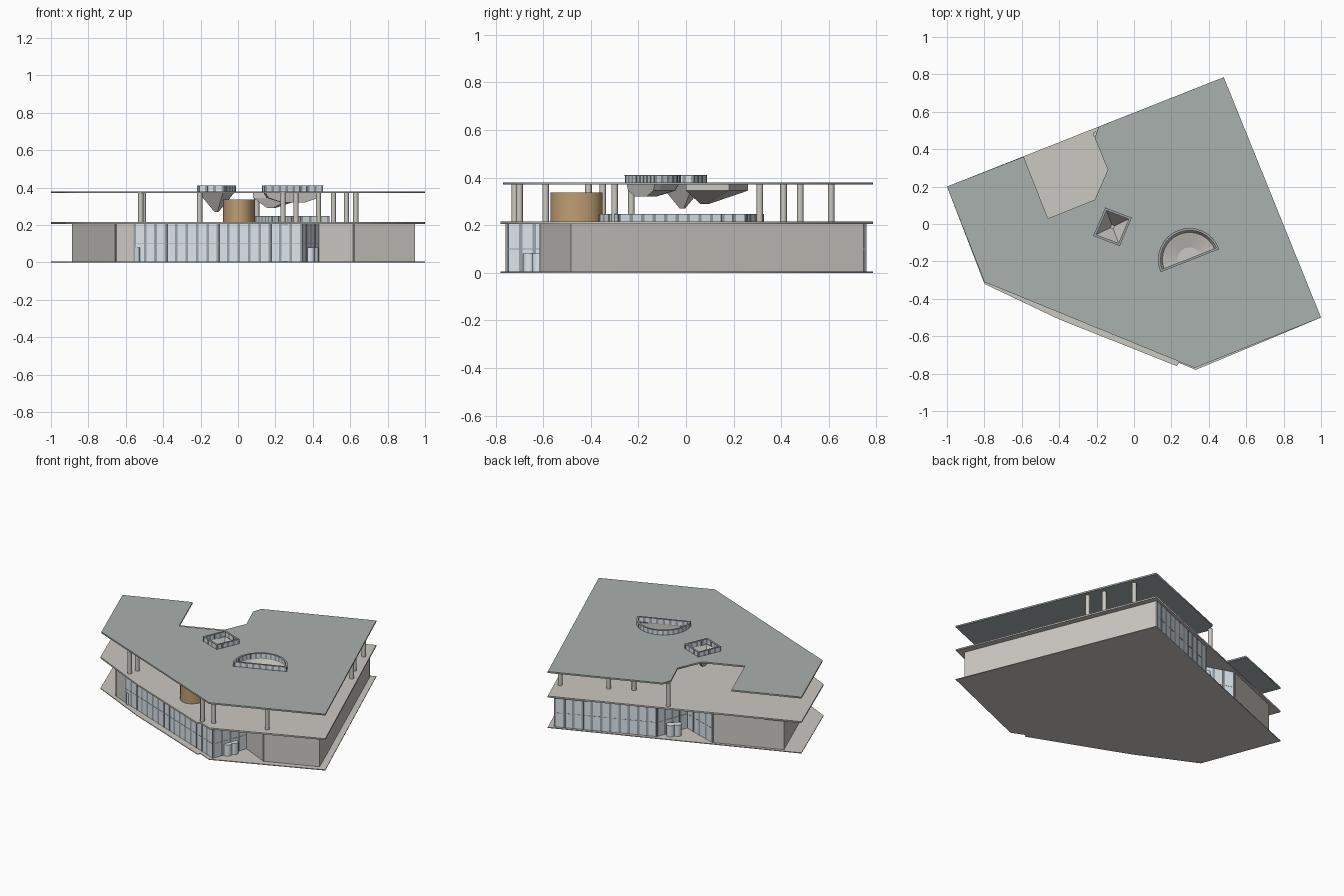
import bpy, bmesh, math
from mathutils import Vector

if "Cube" in bpy.data.objects:
    bpy.data.objects.remove(bpy.data.objects["Cube"])


def mat(name, r, g, b):
    m = bpy.data.materials.new(name)
    m.diffuse_color = (r, g, b, 1)
    m.use_nodes = True
    m.node_tree.nodes["Principled BSDF"].inputs["Base Color"].default_value = m.diffuse_color
    return m


STONE = mat("warm_stone", .60, .58, .54)
ROOF = mat("dark_roof", .40, .44, .43)
GLASS = mat("pale_glass", .72, .80, .85)
FRAME = mat("frame_grey", .33, .37, .40)
WOOD = mat("timber", .52, .34, .17)


def finish(name, bm, material):
    bmesh.ops.recalc_face_normals(bm, faces=bm.faces)
    me = bpy.data.meshes.new(name)
    bm.to_mesh(me)
    bm.free()
    me.materials.append(material)
    ob = bpy.data.objects.new(name, me)
    bpy.context.collection.objects.link(ob)
    return ob


def plate(name, loops, z0, z1, material):
    """Flat slab from an outline plus optional hole outlines."""
    cu = bpy.data.curves.new(name, 'CURVE')
    cu.dimensions, cu.fill_mode = '2D', 'BOTH'
    cu.extrude = (z1 - z0) / 2
    for loop in loops:
        sp = cu.splines.new('POLY')
        sp.points.add(len(loop) - 1)
        for p, (x, y) in zip(sp.points, loop):
            p.co = (x, y, 0, 1)
        sp.use_cyclic_u = True
    ob = bpy.data.objects.new(name, cu)
    ob.location.z = (z0 + z1) / 2
    bpy.context.collection.objects.link(ob)
    cu.materials.append(material)
    bpy.ops.object.select_all(action='DESELECT')
    ob.select_set(True)
    bpy.context.view_layer.objects.active = ob
    bpy.ops.object.convert(target='MESH')
    return ob


def add_bar(bm, a, b, z0, z1, t):
    """Upright box along the plan line a-b."""
    a, b = Vector(a), Vector(b)
    d = (b - a).normalized() * t / 2
    n = Vector((-d.y, d.x))
    pts = [a - d + n, a - d - n, b + d - n, b + d + n]
    lo = [bm.verts.new((p.x, p.y, z0)) for p in pts]
    hi = [bm.verts.new((p.x, p.y, z1)) for p in pts]
    bm.faces.new(lo)
    bm.faces.new(hi)
    for i in range(4):
        j = (i + 1) % 4
        bm.faces.new((lo[i], lo[j], hi[j], hi[i]))


def wall(name, path, z0, z1, material, t=.01):
    bm = bmesh.new()
    for a, b in zip(path, path[1:]):
        add_bar(bm, a, b, z0, z1, t)
    return finish(name, bm, material)


def glazing(name, path, z0, z1, rails=(), step=.06):
    """Glass wall with vertical mullions and horizontal rails."""
    wall(name, path, z0, z1, GLASS)
    bm = bmesh.new()
    for a, b in zip(path, path[1:]):
        a, b = Vector(a), Vector(b)
        n = max(1, round((b - a).length / step))
        u = (b - a).normalized() * .001
        for i in range(n + 1):
            p = a.lerp(b, i / n)
            add_bar(bm, p - u, p + u, z0, z1, .0125 if 0 < i < n else .011)
        for z in rails:
            add_bar(bm, a, b, z - .0015, z + .0015, .0125)
    # mullions only stand proud by a hair, so keep them slim along the wall
    return finish(name + "_frames", bm, FRAME) if rails else bm.free()


def loft(name, rings, material, cap=True):
    bm = bmesh.new()
    vs = [[bm.verts.new(p) for p in r] for r in rings]
    for lo, hi in zip(vs, vs[1:]):
        for i in range(len(lo)):
            j = (i + 1) % len(lo)
            bm.faces.new((lo[i], lo[j], hi[j], hi[i]))
    if cap:
        bm.faces.new(vs[0])
    return finish(name, bm, material)


def column(name, x, y, z0, z1, r, material, sides=12, ry=None):
    ring = [(x + r * math.cos(2 * math.pi * i / sides),
             y + (ry or r) * math.sin(2 * math.pi * i / sides)) for i in range(sides)]
    return plate(name, [ring], z0, z1, material)


def half_disc(r, n=16, tilt=math.radians(21.5), c=(.297, -.19)):
    return [(c[0] + r * math.cos(tilt + math.pi * i / n),
             c[1] + r * math.sin(tilt + math.pi * i / n)) for i in range(n + 1)]


def at(pts, z):
    return [(x, y, z) for x, y in pts]


def scaled(pts, c, s):
    return [(c[0] + (x - c[0]) * s, c[1] + (y - c[1]) * s) for x, y in pts]


# floor slabs and notched roof with two skylight holes
square = [(-.15, .08), (-.02, .03), (-.08, -.11), (-.21, -.06)]
base = [(-1, .2), (.48, .785), (1, -.5), (.33, -.78), (.24, -.742), (.23, -.76),
        (-.4, -.51), (-.8, -.32)]
roof = [(-1, .2), (-.59, .36), (-.46, .03), (-.21, .13), (-.14, .29), (-.21, .46),
        (-.19, .52), (.48, .785), (1, -.5), (.325, -.77), (-.8, -.31)]
plate("ground_slab", [base], 0, .005, STONE)
plate("upper_floor", [base], .205, .215, STONE)
plate("roof", [roof, square, half_disc(.16)], .37, .38, ROOF)

# ground storey: solid walls and glazed fronts with recessed entrances
wall("right_wall", [(.43, -.52), (.62, -.61), (.94, -.48), (.873, -.31), (.45, .75)], .004, .206, STONE)
wall("left_wall", [(-.55, -.4), (-.65, -.36), (-.73, -.16), (-.88, .22), (-.47, .385)], .004, .206, STONE)
glazing("front_glazing", [(-.55, -.4), (.34, -.75), (.43, -.52)], .004, .206, (.1,))
glazing("back_glazing", [(.45, .75), (-.14, .51), (-.22, .3), (-.47, .385)], .004, .206, (.1,))

# revolving doors and side porch
for i, (x, y) in enumerate([(.385, -.66), (.405, -.62), (-.2, .45), (-.23, .42)]):
    column(f"revolving_door_{i}", x, y, .004, .08, .026, GLASS)
glazing("side_porch", [(-.53, -.42), (-.545, -.405)], .004, .08)

# upper storey columns
spots = [(-.52, -.41), (-.505, -.35), (.24, -.72), (.31, -.7), (.63, -.59), (.63, .31),
         (.58, .41), (.51, .61), (.24, .48), (.1, .41), (-.205, .48), (.43, -.3),
         (-.205, -.23)]
for i, (x, y) in enumerate(spots):
    column(f"column_{i}", x, y, .214, .371, .014, STONE)

# timber room
column("timber_room", .005, -.46, .214, .337, .085, WOOD, 20, .11)

# square skylight: glass parapet over an inverted pyramid
glazing("square_parapet", square + square[:1], .378, .41, (.409,), .04)
loft("square_light_funnel", [at(scaled(square, (-.115, -.015), .12), .27), at(square, .372)], STONE)

# half-round skylight: parapet, sloping apron and inner floor
arc = half_disc(.162)
glazing("round_parapet", arc + arc[:1], .378, .41, (.409,), .04)
loft("round_light_funnel", [at(half_disc(.065), .32), at(half_disc(.145), .345),
                            at(half_disc(.16), .372)], STONE)

# sloping scoop hung below the roof
top = [(.08, .08), (.15, .26), (.36, .18), (.29, 0)]
loft("ceiling_scoop", [at(scaled(top, (.17, .07), .15), .29), at(top, .345), at(top, .371)], STONE)

# glass balustrade on the upper floor
rail = [(.33, .25), (.16, .32), (.1, .17), (.29, -.36), (.48, -.28), (.33, .25)]
glazing("balustrade", rail, .214, .247, (.246,), .05)
